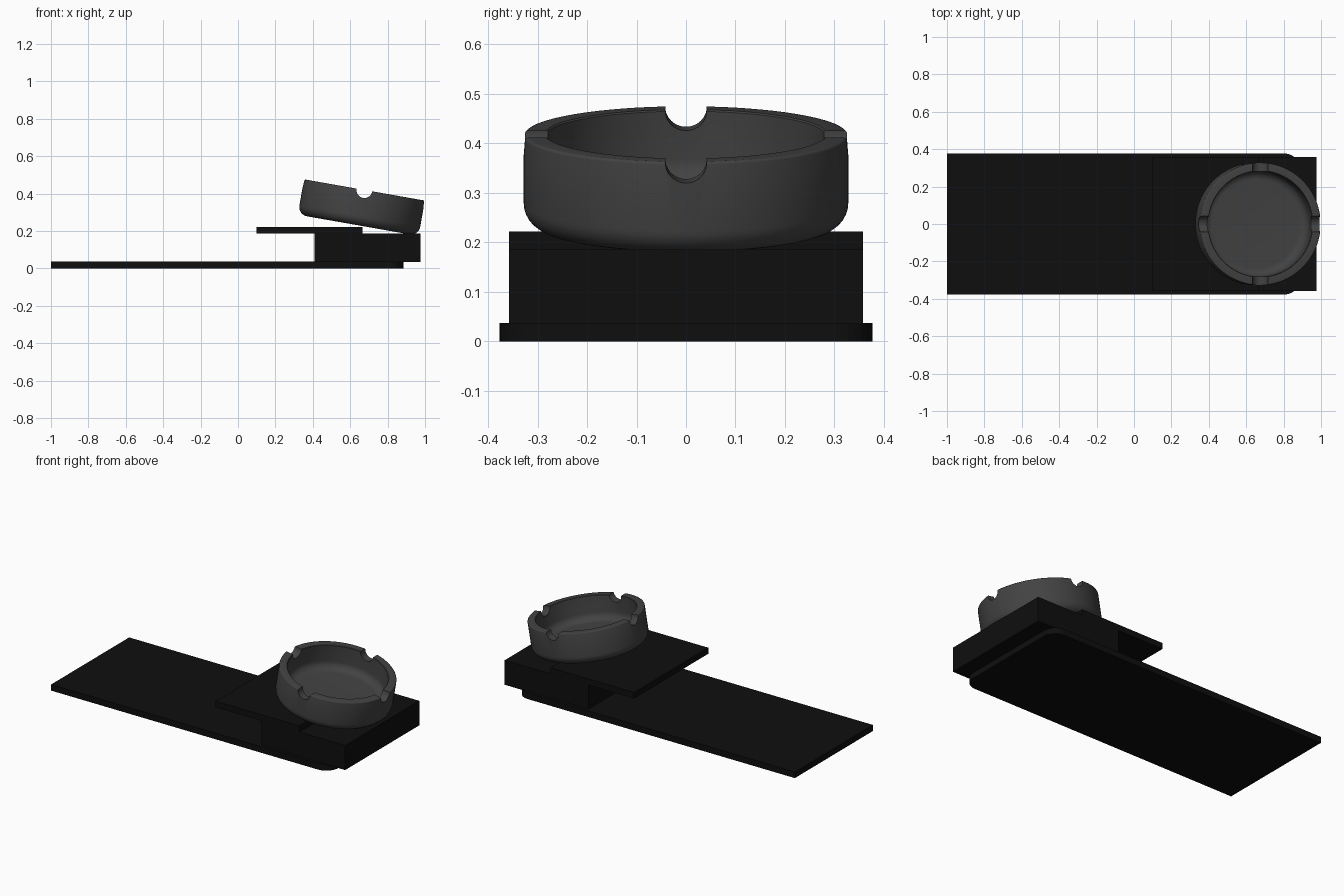
import bpy, bmesh, math
from mathutils import Matrix, Vector

if "Cube" in bpy.data.objects:
    bpy.data.objects.remove(bpy.data.objects["Cube"])


def material(name, v):
    m = bpy.data.materials.new(name)
    m.diffuse_color = (v, v, v, 1)
    m.use_nodes = True
    m.node_tree.nodes["Principled BSDF"].inputs["Base Color"].default_value = m.diffuse_color
    return m


BLACK = material("matte black", 0.0045)
GREY = material("dark grey", 0.055)


def add(name, bm, mat):
    bmesh.ops.recalc_face_normals(bm, faces=bm.faces)
    me = bpy.data.meshes.new(name)
    bm.to_mesh(me)
    bm.free()
    me.materials.append(mat)
    ob = bpy.data.objects.new(name, me)
    bpy.context.collection.objects.link(ob)
    return ob


def slab(name, x0, x1, hy, z0, z1, r=0.0):
    """Box whose +x corners are optionally rounded."""
    pts = [(x0, hy), (x0, -hy)]
    if r:
        for sy, a0 in ((-1, -90), (1, 0)):
            for i in range(9):
                a = math.radians(a0 + 90 * i / 8)
                pts.append((x1 - r + r * math.cos(a), sy * (hy - r) + r * math.sin(a)))
    else:
        pts += [(x1, -hy), (x1, hy)]
    bm = bmesh.new()
    f = bm.faces.new([bm.verts.new((x, y, z0)) for x, y in pts])
    top = bmesh.ops.extrude_face_region(bm, geom=[f])["geom"]
    bmesh.ops.translate(bm, vec=(0, 0, z1 - z0),
                        verts=[v for v in top if isinstance(v, bmesh.types.BMVert)])
    return add(name, bm, BLACK)


# stacked slabs
slab("base_plate", -1.0, 0.885, 0.377, 0.0, 0.037, 0.08)
slab("middle_block", 0.41, 0.975, 0.358, 0.035, 0.185)
slab("upper_plate", 0.10, 0.665, 0.358, 0.185, 0.222)


# ashtray: lathed profile with rounded foot, thin rim bevel and hollow bowl
def arc(cx, cz, r, a0, a1, n):
    return [(cx + r * math.cos(math.radians(a0 + (a1 - a0) * i / n)),
             cz + r * math.sin(math.radians(a0 + (a1 - a0) * i / n))) for i in range(n + 1)]


H, R, RI, FLOOR, N = 0.192, 0.328, 0.282, 0.045, 96
profile = [(0, 0)] + arc(R - 0.05, 0.05, 0.05, -90, 0, 8)
profile += arc(R - 0.006, H - 0.006, 0.006, 0, 90, 3)
profile += [(RI + 0.003, H), (RI, H - 0.003)]
profile += arc(RI - 0.045, FLOOR + 0.045, 0.045, 0, -90, 8) + [(0, FLOOR)]
bm = bmesh.new()
vs = [bm.verts.new((x, 0, z)) for x, z in profile]
es = [bm.edges.new(p) for p in zip(vs, vs[1:])]
bmesh.ops.spin(bm, geom=vs + es, cent=(0, 0, 0), axis=(0, 0, 1),
               angle=2 * math.pi, steps=N, use_duplicate=False)
bmesh.ops.remove_doubles(bm, verts=bm.verts, dist=1e-5)
tray = add("ashtray", bm, GREY)

# four rim notches cut by two crossing cylinders
cutters = []
for axis in "XY":
    bm = bmesh.new()
    rot = Matrix.Rotation(math.pi / 2, 4, axis)
    bmesh.ops.create_cone(bm, cap_ends=True, segments=40, radius1=0.042, radius2=0.042,
                          depth=1, matrix=Matrix.Translation((0, 0, H - 0.001)) @ rot)
    c = add("notch_cutter", bm, GREY)
    c.hide_render = True
    cutters.append(c)
    mod = tray.modifiers.new("notch", "BOOLEAN")
    mod.operation, mod.solver, mod.object = "DIFFERENCE", "EXACT", c

bpy.context.view_layer.update()
dg = bpy.context.evaluated_depsgraph_get()
cut_mesh = bpy.data.meshes.new_from_object(tray.evaluated_get(dg))
tray.modifiers.clear()
tray.data = cut_mesh
for c in cutters:
    bpy.data.objects.remove(c)

# tilt the tray so it leans on the upper plate and the block
tilt = Matrix.Rotation(math.radians(10), 4, "Y")
top_centre = Vector((0.676, 0, 0.419))
tray.matrix_world = Matrix.Translation(top_centre) @ tilt @ Matrix.Translation((0, 0, -H))
bpy.ops.object.select_all(action="DESELECT")
tray.select_set(True)
bpy.context.view_layer.objects.active = tray
bpy.ops.object.shade_smooth_by_angle(angle=math.radians(32))
